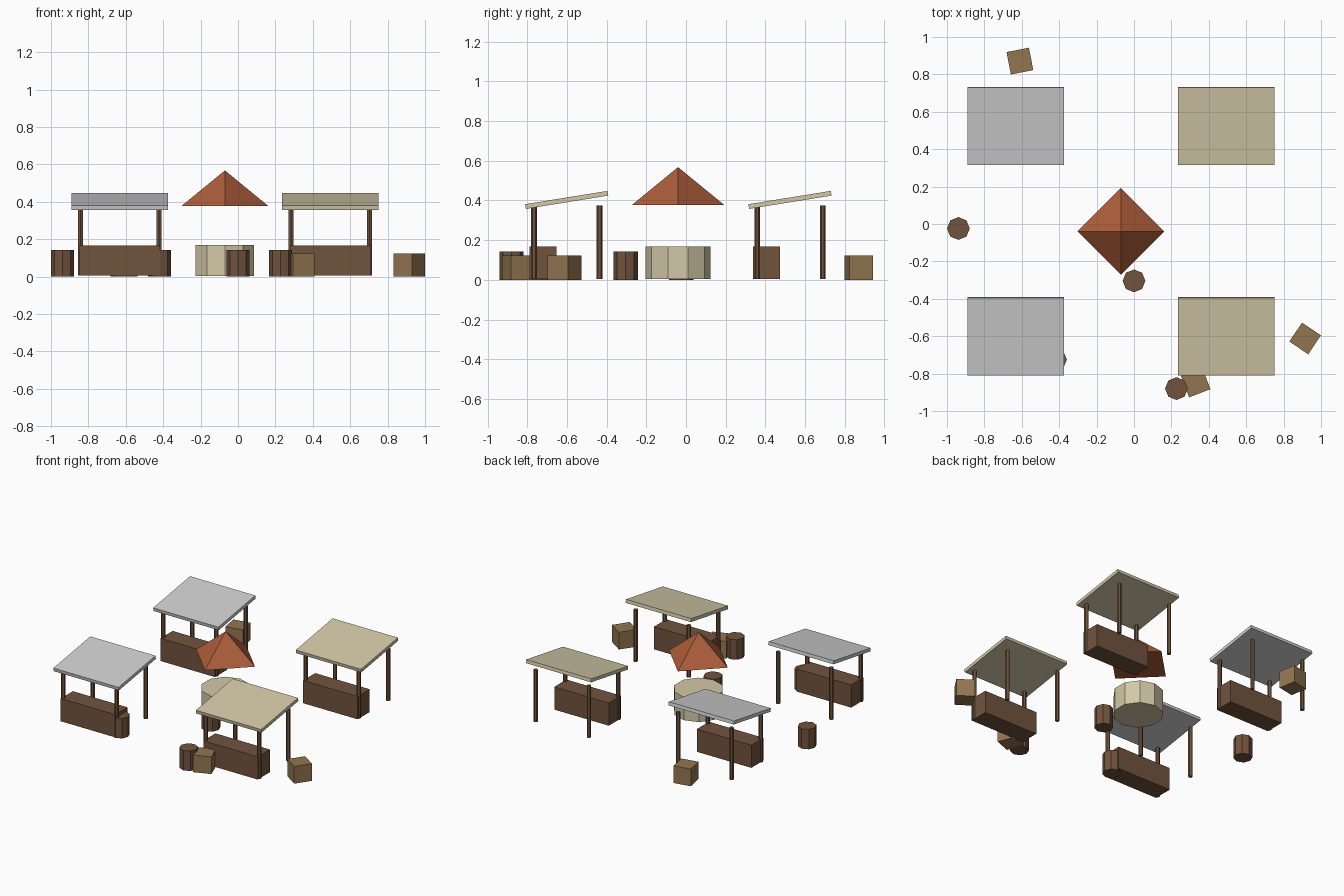
import bpy
import math

if "Cube" in bpy.data.objects:
    bpy.data.objects.remove(bpy.data.objects["Cube"])


def material(name, rgb):
    m = bpy.data.materials.new(name)
    m.diffuse_color = (*rgb, 1)
    m.use_nodes = True
    m.node_tree.nodes["Principled BSDF"].inputs["Base Color"].default_value = m.diffuse_color
    return m


WOOD = material("dark_wood", (0.165, 0.088, 0.047))
CRATE = material("light_wood", (0.29, 0.18, 0.08))
GREY = material("grey_cloth", (0.62, 0.62, 0.63))
CREAM = material("cream_stone_and_cloth", (0.65, 0.58, 0.39))
TILE = material("red_tile", (0.42, 0.11, 0.043))


def finish(name, mat):
    ob = bpy.context.object
    ob.name = name
    ob.data.materials.append(mat)
    return ob


def box(name, centre, size, mat, rot=(0, 0, 0)):
    bpy.ops.mesh.primitive_cube_add(size=1, location=centre, rotation=rot)
    bpy.context.object.scale = size
    return finish(name, mat)


def drum(name, x, y, z0, z1, radius, sides, mat):
    bpy.ops.mesh.primitive_cylinder_add(vertices=sides, radius=radius, depth=z1 - z0,
                                        location=(x, y, (z0 + z1) / 2))
    return finish(name, mat)


def stall(label, x, y, cloth):
    # counter, four hexagonal posts and a tilted awning
    box(label + "_counter", (x, y - 0.119, 0.086), (0.43, 0.137, 0.162), WOOD)
    for sx, side in ((-1, "left"), (1, "right")):
        for sy, end in ((-1, "front"), (1, "back")):
            drum(f"{label}_{end}_{side}_post", x + sx * 0.21, y + sy * 0.165,
                 0.005, 0.375, 0.0145, 6, WOOD)
    box(label + "_awning", (x, y, 0.403), (0.515, 0.421, 0.024), cloth, (0.16, 0, 0))


# four market stalls
for x, side, cloth in ((-0.632, "left", GREY), (0.493, "right", CREAM)):
    for y, row in ((-0.601, "front"), (0.524, "back")):
        stall(f"{row}_{side}_stall", x, y, cloth)

# central well with its pyramid roof
drum("well_basin", -0.07, -0.04, 0.004, 0.168, 0.164, 10, CREAM)
bpy.ops.mesh.primitive_cone_add(vertices=4, radius1=0.232, radius2=0, depth=0.19,
                                location=(-0.07, -0.04, 0.473))
finish("well_roof", TILE)

# barrels
for i, (x, y) in enumerate([(-0.939, -0.024), (0.0, -0.304), (0.227, -0.88), (-0.42, -0.725)]):
    drum(f"barrel_{i + 1}", x, y, 0, 0.142, 0.061, 8, WOOD)

# crates
for i, (x, y, turn) in enumerate([(-0.61, 0.871, 11), (0.915, -0.612, -34), (0.33, -0.848, 21)]):
    box(f"crate_{i + 1}", (x, y, 0.0615), (0.122, 0.122, 0.123), CRATE,
        (0, 0, math.radians(turn)))
